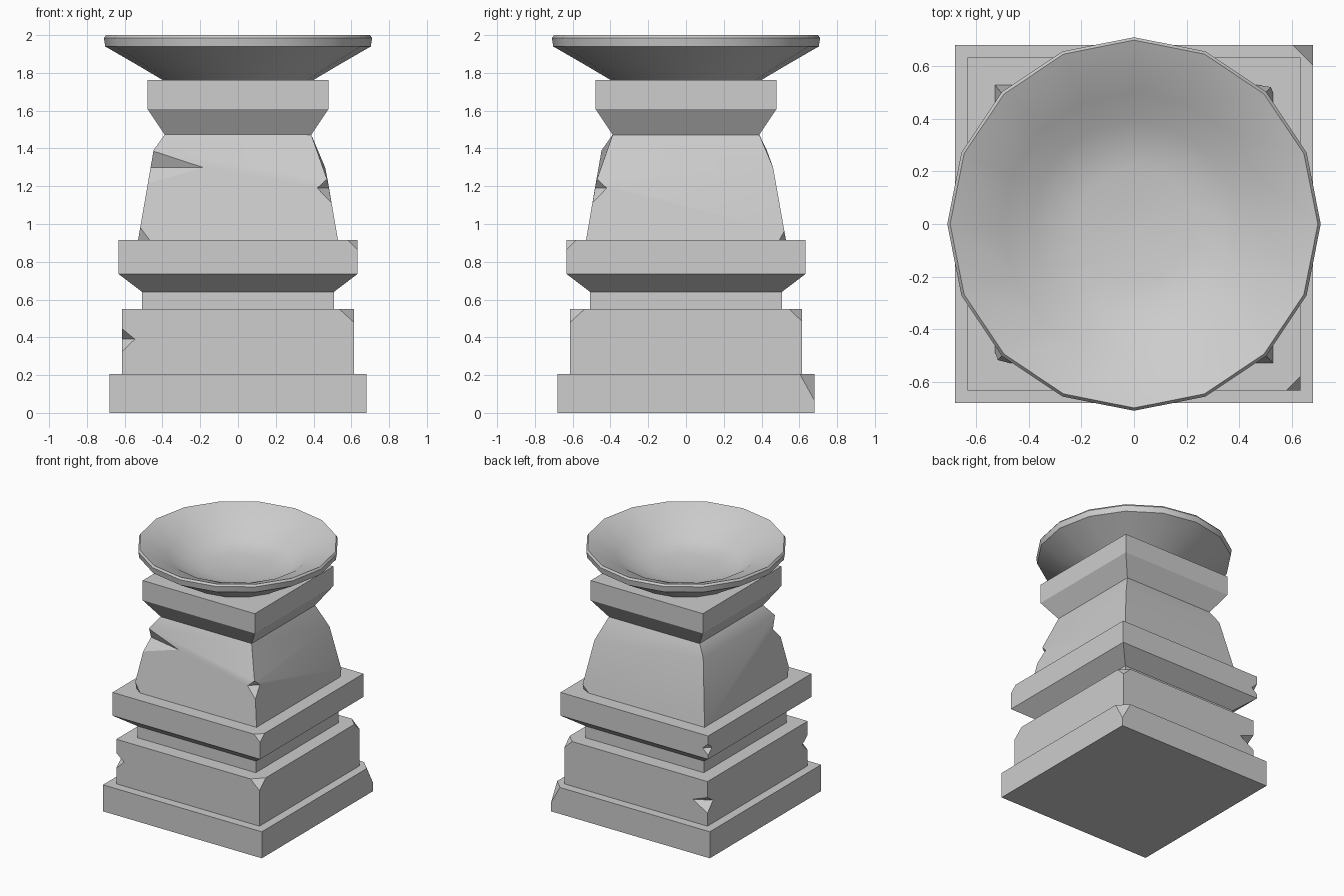
import bpy, bmesh, math

cube = bpy.data.objects.get("Cube")
if cube:
    bpy.data.objects.remove(cube, do_unlink=True)

GREY = (0.61, 0.61, 0.61, 1)
stone = bpy.data.materials.new("grey_stone")
stone.use_nodes = True
stone.diffuse_color = GREY
stone.node_tree.nodes["Principled BSDF"].inputs["Base Color"].default_value = GREY

CORNERS = [(-1, -1), (1, -1), (1, 1), (-1, 1)]


def make_object(name, bm):
    bmesh.ops.recalc_face_normals(bm, faces=bm.faces)
    mesh = bpy.data.meshes.new(name)
    bm.to_mesh(mesh)
    bm.free()
    mesh.materials.append(stone)
    obj = bpy.data.objects.new(name, mesh)
    bpy.context.collection.objects.link(obj)
    return obj


def select(obj):
    bpy.ops.object.select_all(action="DESELECT")
    obj.select_set(True)
    bpy.context.view_layer.objects.active = obj


def smooth(obj):
    select(obj)
    bpy.ops.object.shade_smooth_by_angle(angle=math.radians(30))


def loft(bm, rings):
    """Skin rings of points and close both ends."""
    loops = [[bm.verts.new(p) for p in ring] for ring in rings]
    for a, b in zip(loops, loops[1:]):
        n = len(a)
        for i in range(n):
            j = (i + 1) % n
            bm.faces.new((a[i], a[j], b[j], b[i]))
    bm.faces.new(loops[0][::-1])
    bm.faces.new(loops[-1])


def square(w, z):
    return [(sx * w, sy * w, z) for sx, sy in CORNERS]


def chip(obj, sx, sy, w, z, up, down, wx, wy, slope):
    """Knock a faceted notch out of a vertical corner edge."""
    out = 0.003
    pts = [(w - slope * up + out, w - slope * up + out, z + up),
           (w + slope * down + out, w + slope * down + out, z - down),
           (w - wx, w + out, z), (w + out, w - wy, z),
           (w + 0.15, w + 0.15, z)]
    bm = bmesh.new()
    for x, y, h in pts:
        bm.verts.new((sx * x, sy * y, h))
    bmesh.ops.convex_hull(bm, input=bm.verts)
    cutter = make_object("chip_cutter", bm)
    cutter.hide_render = True
    select(obj)
    mod = obj.modifiers.new("chip", "BOOLEAN")
    mod.operation = "DIFFERENCE"
    mod.solver = "EXACT"
    mod.object = cutter
    bpy.ops.object.modifier_apply(modifier=mod.name)
    bpy.data.objects.remove(cutter, do_unlink=True)


def square_part(name, rings, chips=(), slope=0.0):
    bm = bmesh.new()
    loft(bm, rings)
    obj = make_object(name, bm)
    for c in chips:
        chip(obj, *c, slope=slope)
    smooth(obj)


# Plinth blocks
square_part("base_slab", [square(0.68, 0), square(0.68, 0.205)],
            [(1, 1, 0.68, 0.205, 0.1, 0.15, 0.08, 0.08)])
square_part("plinth_block", [square(0.613, 0.2), square(0.613, 0.55)],
            [(1, -1, 0.613, 0.55, 0.1, 0.075, 0.08, 0.08),
             (1, 1, 0.613, 0.55, 0.1, 0.07, 0.07, 0.07),
             (-1, -1, 0.613, 0.39, 0.06, 0.07, 0.07, 0.07),
             (-1, 1, 0.613, 0.38, 0.05, 0.08, 0.13, 0.07)])

# Neck flaring out to the middle slab
square_part("middle_moulding",
            [square(0.507, 0.55), square(0.507, 0.64),
             square(0.632, 0.735), square(0.632, 0.915)],
            [(1, -1, 0.632, 0.915, 0.1, 0.055, 0.055, 0.055),
             (-1, 1, 0.632, 0.81, 0.05, 0.05, 0.05, 0.05)])

# Tapered shaft, each corner bending inward at its own height
bend_ring = [(-0.447, -0.447, 1.39), (0.477, -0.477, 1.22),
             (0.461, 0.461, 1.3), (-0.447, 0.428, 1.39)]
square_part("shaft", [square(0.53, 0.91), bend_ring, square(0.387, 1.475)],
            [(-1, -1, 0.462, 1.3, 0.09, 0.09, 0.285, 0.06),
             (-1, -1, 0.53, 0.91, 0.08, 0.1, 0.07, 0.05),
             (1, 1, 0.53, 0.91, 0.06, 0.1, 0.08, 0.04),
             (1, -1, 0.478, 1.19, 0.05, 0.08, 0.06, 0.06)],
            slope=0.172)

# Cap block
square_part("cap", [square(0.387, 1.47), square(0.48, 1.61), square(0.48, 1.763)])

# Shallow sixteen-sided bowl with a sunken floor
profile = [(0.395, 1.76), (0.53, 1.84), (0.703, 1.94), (0.71, 1.985), (0.699, 2.0),
           (0.50, 1.92), (0.39, 1.84), (0.22, 1.81), (0.03, 1.80)]
angles = [2 * math.pi * i / 16 for i in range(16)]
bm = bmesh.new()
loft(bm, [[(r * math.cos(a), r * math.sin(a), z) for a in angles] for r, z in profile])
smooth(make_object("bowl", bm))
